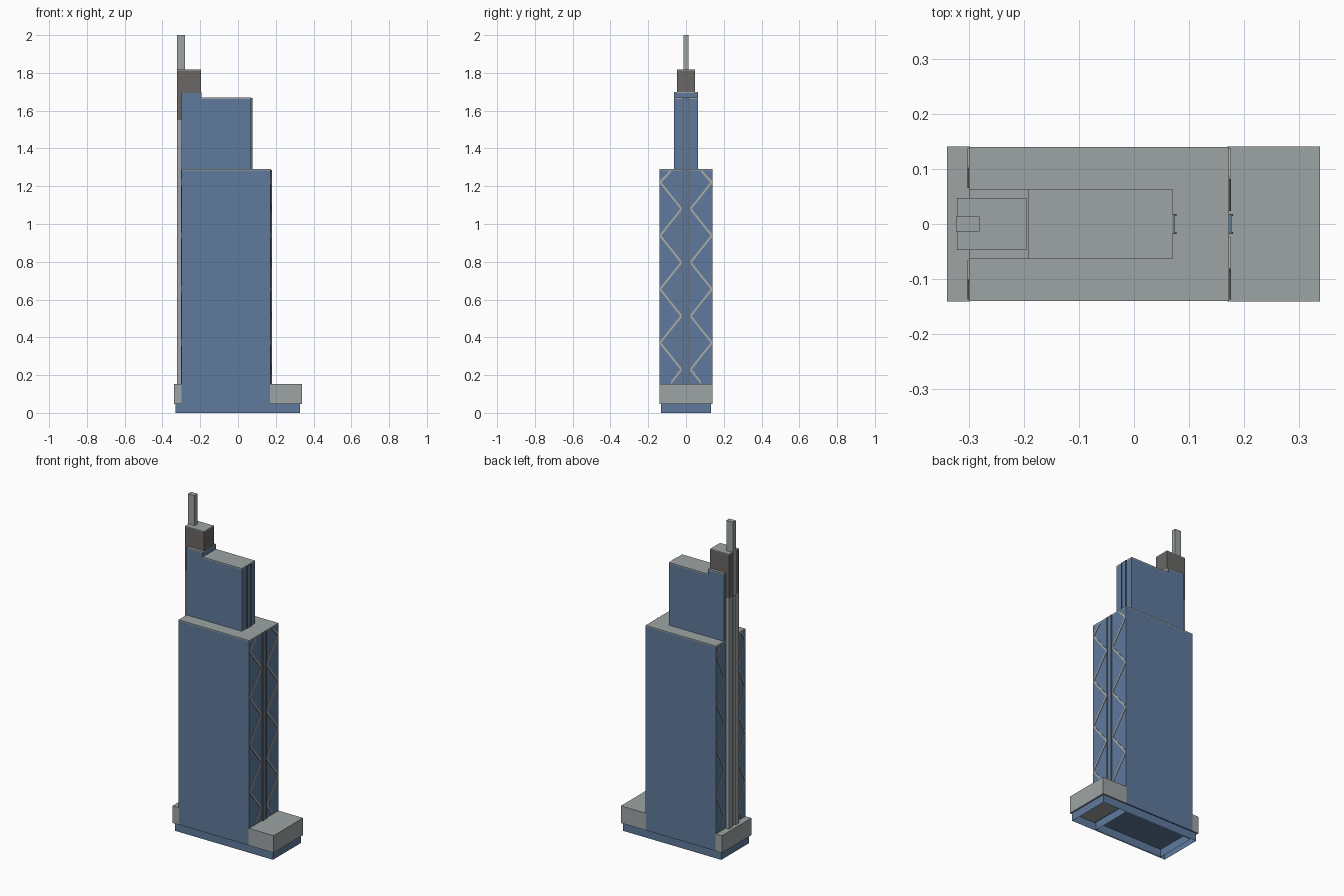
import bpy, bmesh

if "Cube" in bpy.data.objects:
    bpy.data.objects.remove(bpy.data.objects["Cube"])


def material(name, rgb):
    m = bpy.data.materials.new(name)
    m.diffuse_color = (*rgb, 1)
    m.use_nodes = True
    m.node_tree.nodes["Principled BSDF"].inputs["Base Color"].default_value = m.diffuse_color
    return m


GLASS = material("blue_glass", (0.115, 0.195, 0.335))
STONE = material("grey_stone", (0.34, 0.37, 0.37))
DARK = material("dark_metal", (0.145, 0.137, 0.13))
BRACE = material("pale_brace", (0.42, 0.42, 0.39))


def finish(name, bm, mat):
    bmesh.ops.recalc_face_normals(bm, faces=bm.faces[:])
    me = bpy.data.meshes.new(name)
    bm.to_mesh(me)
    bm.free()
    me.materials.append(mat)
    ob = bpy.data.objects.new(name, me)
    bpy.context.collection.objects.link(ob)
    return ob


def add_prism(bm, profile, offset):
    """Extrude a flat polygon along an offset."""
    face = bm.faces.new([bm.verts.new(p) for p in profile])
    ext = bmesh.ops.extrude_face_region(bm, geom=[face], use_keep_orig=True)
    bmesh.ops.translate(bm, vec=offset,
                        verts=[v for v in ext["geom"] if isinstance(v, bmesh.types.BMVert)])


def box(name, x, y, z, mat, hollow=False):
    bm = bmesh.new()
    add_prism(bm, [(x[0], y[0], z[0]), (x[1], y[0], z[0]),
                   (x[1], y[1], z[0]), (x[0], y[1], z[0])], (0, 0, z[1] - z[0]))
    if hollow:  # open top and bottom, walls only
        bm.normal_update()
        caps = [f for f in bm.faces if abs(f.normal.z) > 0.5]
        bmesh.ops.delete(bm, geom=caps, context="FACES_ONLY")
    return finish(name, bm, mat)


def zigzag(name, x0, x1, inner, outer):
    """Diagonal bracing on both halves of an end face."""
    bm = bmesh.new()
    step, t = 0.1418, 0.008
    mid = (inner + outer) / 2
    pts = [(mid, 1.28)]
    pts += [(outer if i % 2 == 0 else inner, 1.222 - i * step) for i in range(8)]
    pts.append((mid, 0.158))
    for s in (-1, 1):
        for (ya, za), (yb, zb) in zip(pts, pts[1:]):
            add_prism(bm, [(x0, s * ya, za - t), (x0, s * yb, zb - t),
                           (x0, s * yb, zb + t), (x0, s * ya, za + t)], (x1 - x0, 0, 0))
    return finish(name, bm, BRACE)


W = 0.14     # half depth of the main tower
U = 0.064    # half depth of the upper tower

# Ground floor walls and the two podium blocks
box("ground_floor_walls", (-0.33, 0.328), (-0.133, 0.133), (0, 0.05), GLASS, hollow=True)
box("ground_floor_core", (-0.295, 0.165), (-0.125, 0.125), (0, 0.05), GLASS, hollow=True)
box("right_podium", (0.17, 0.338), (-W - 0.001, W + 0.001), (0.048, 0.152), STONE)
box("left_podium", (-0.34, -0.298), (-W - 0.001, W + 0.001), (0.048, 0.152), STONE)

# Main and upper towers with their roof slabs
for name, x, hy, z in (
        ("main_tower", (-0.30, 0.173), W, (0.048, 1.29)),
        ("upper_tower", (-0.192, 0.07), U, (1.29, 1.67)),
        ("upper_tower_step", (-0.30, -0.192), U, (1.29, 1.70))):
    box(name, x, (-hy, hy), (z[0], z[1] - 0.007), GLASS)
    box(name + "_roof", x, (-hy, hy), (z[1] - 0.007, z[1]), STONE)

# Bracing on the two end faces
zigzag("right_bracing", 0.172, 0.176, 0.024, 0.137)
zigzag("left_bracing", -0.303, -0.299, 0.065, 0.137)

# Central glass bay on the right end, edged with dark fins
for name, x, z in (("main", 0.173, (0.152, 1.287)), ("upper", 0.07, (1.29, 1.668))):
    box(name + "_centre_bay", (x, x + 0.004), (-0.015, 0.015), z, GLASS)
    for s in (-1, 1):
        box(name + "_bay_fin", (x, x + 0.007), (s * 0.0165 - 0.002, s * 0.0165 + 0.002), z, DARK)

# Paired lift shafts on the left end with a recessed middle
for s in (-1, 1):
    ys = sorted((s * 0.014, s * 0.047))
    box("lift_shaft", (-0.322, -0.299), ys, (0.15, 1.55), STONE)
box("lift_shaft_recess", (-0.312, -0.299), (-0.014, 0.014), (0.15, 1.55), STONE)

# Dark crown, wrapping down the left end
box("crown_block", (-0.322, -0.195), (-0.047, 0.047), (1.70, 1.812), DARK)
box("crown_drop", (-0.322, -0.299), (-0.047, 0.047), (1.55, 1.70), DARK)
box("crown_roof", (-0.322, -0.195), (-0.047, 0.047), (1.812, 1.817), STONE)

# Mast
box("mast", (-0.324, -0.281), (-0.014, 0.014), (1.55, 2.0), STONE)
